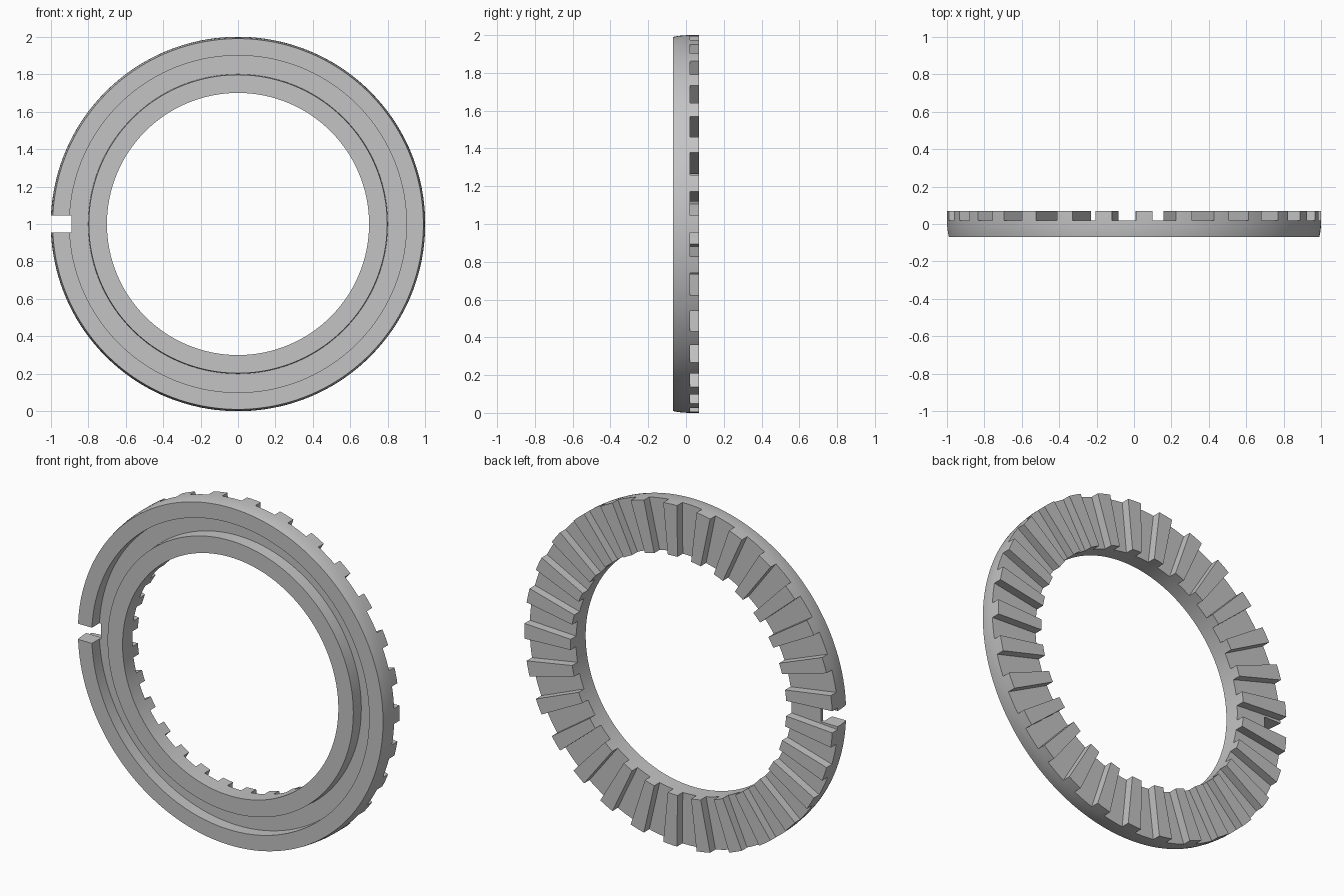
import bpy, bmesh
from math import cos, sin, pi, radians

TEETH = 29
SEGMENTS = TEETH * 8
CENTRE_Z = 1.0

cube = bpy.data.objects.get("Cube")
if cube:
    bpy.data.objects.remove(cube, do_unlink=True)

steel = bpy.data.materials.new("matte_grey")
steel.use_nodes = True
GREY = (0.55, 0.55, 0.55, 1)
steel.diffuse_color = GREY
steel.node_tree.nodes["Principled BSDF"].inputs["Base Color"].default_value = GREY


def polar(r, angle, y):
    return (r * cos(angle), y, CENTRE_Z + r * sin(angle))


def make_object(name, bm):
    bmesh.ops.recalc_face_normals(bm, faces=bm.faces[:])
    mesh = bpy.data.meshes.new(name)
    bm.to_mesh(mesh)
    bm.free()
    mesh.materials.append(steel)
    obj = bpy.data.objects.new(name, mesh)
    bpy.context.collection.objects.link(obj)
    return obj


def lathe(name, profile):
    """Closed (radius, y) profile swept around the ring axis."""
    bm = bmesh.new()
    rings = [[bm.verts.new(polar(r, 2 * pi * i / SEGMENTS, y)) for r, y in profile]
             for i in range(SEGMENTS)]
    n = len(profile)
    for i, a in enumerate(rings):
        b = rings[(i + 1) % SEGMENTS]
        for j in range(n):
            k = (j + 1) % n
            bm.faces.new((a[j], a[k], b[k], b[j]))
    return make_object(name, bm)


def add_block(bm, corners):
    """Six-sided block from eight corners: one quad, then the opposite quad."""
    v = [bm.verts.new(c) for c in corners]
    bm.faces.new(v[:4])
    bm.faces.new(v[4:])
    for i in range(4):
        j = (i + 1) % 4
        bm.faces.new((v[i], v[j], v[4 + j], v[4 + i]))


# Ring with slightly crowned rim and a deep groove in the front
ring = lathe("toothed_ring", [
    (0.70, -0.07), (0.797, -0.07), (0.80, 0.0), (0.90, 0.0), (0.90, -0.07),
    (0.99, -0.07), (0.995, -0.045), (0.999, -0.01), (1.0, 0.025), (1.0, 0.07),
    (0.70, 0.07)])

# Radial gaps between the back teeth, one centred on the notch
gaps = bmesh.new()
half = radians(3.65)
for i in range(TEETH):
    mid = pi + 2 * pi * i / TEETH
    add_block(gaps, [polar(r, mid + side * half, y)
                     for y in (0.02, 0.12)
                     for r, side in ((0.6, -1), (1.1, -1), (1.1, 1), (0.6, 1))])
gap_cutter = make_object("tooth_gap_cutter", gaps)

# Slot cut right through the outer rim on the right side
slot = bmesh.new()
add_block(slot, [(x, y, CENTRE_Z + z) for y in (-0.2, 0.2)
                 for x, z in ((-1.1, -0.046), (-0.89, -0.046), (-0.89, 0.046), (-1.1, 0.046))])
slot_cutter = make_object("rim_slot_cutter", slot)

bpy.ops.object.select_all(action='DESELECT')
bpy.context.view_layer.objects.active = ring
ring.select_set(True)
for cutter in (gap_cutter, slot_cutter):
    cutter.hide_render = True
    mod = ring.modifiers.new("cut", 'BOOLEAN')
    mod.operation = 'DIFFERENCE'
    mod.solver = 'EXACT'
    mod.object = cutter
    bpy.ops.object.modifier_apply(modifier=mod.name)
    bpy.data.objects.remove(cutter, do_unlink=True)

bpy.ops.object.shade_smooth_by_angle(angle=radians(25))
